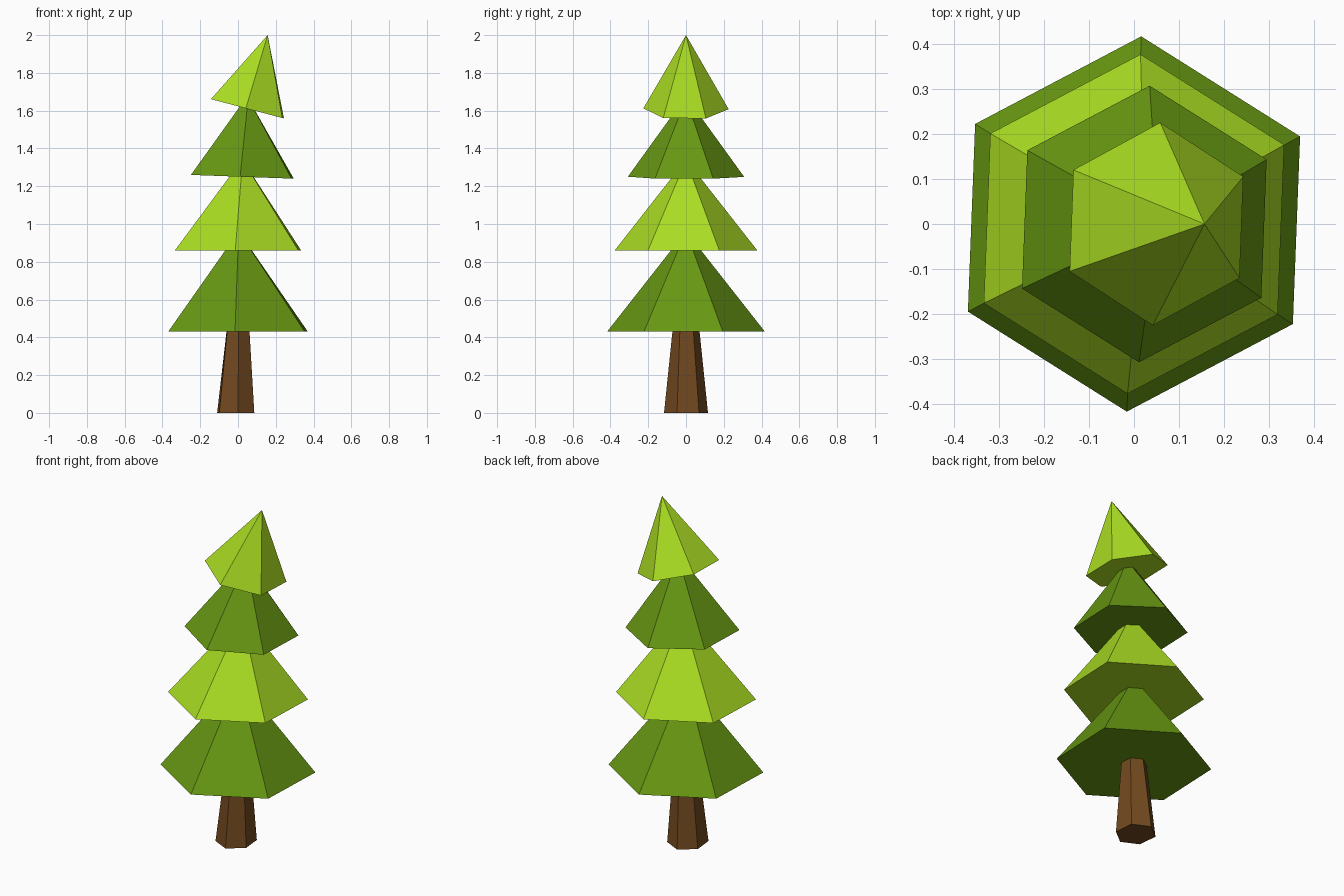
import bpy, bmesh
from math import radians, cos, sin
from mathutils import Matrix, Vector

if "Cube" in bpy.data.objects:
    bpy.data.objects.remove(bpy.data.objects["Cube"])


def material(name, rgb):
    m = bpy.data.materials.new(name)
    m.diffuse_color = (*rgb, 1)
    m.use_nodes = True
    m.node_tree.nodes["Principled BSDF"].inputs["Base Color"].default_value = m.diffuse_color
    return m


BARK = material("bark", (0.17, 0.067, 0.014))
DARK = material("dark_green", (0.135, 0.31, 0.006))
LIGHT = material("light_green", (0.40, 0.72, 0.016))


def ring(x, z, r, tilt=0, turn=-2.2, sx=1):
    """Hexagon centred on (x, 0, z), leaning towards +x by tilt degrees."""
    rot = Matrix.Rotation(radians(tilt), 3, 'Y')
    pts = []
    for i in range(6):
        a = radians(90 + turn + 60 * i)
        pts.append(Vector((x, 0, z)) + rot @ Vector((sx * r * cos(a), r * sin(a), 0)))
    return pts


def loft(name, mat, rings, apex=None, cap=False):
    bm = bmesh.new()
    loops = [[bm.verts.new(p) for p in pts] for pts in rings]
    for a, b in zip(loops, loops[1:]):
        for i in range(6):
            j = (i + 1) % 6
            bm.faces.new((a[i], a[j], b[j], b[i]))
    if cap:
        bm.faces.new(loops[0][::-1])
    if apex:
        tip = bm.verts.new(apex)
        top = loops[-1]
        for i in range(6):
            bm.faces.new((top[i], top[(i + 1) % 6], tip))
    me = bpy.data.meshes.new(name)
    bm.to_mesh(me)
    bm.free()
    me.materials.append(mat)
    ob = bpy.data.objects.new(name, me)
    bpy.context.collection.objects.link(ob)


# Necks where one part meets the next
neck1 = ring(0, 0.43, 0.072, turn=3, sx=0.95)
neck2 = ring(0.003, 0.86, 0.08)
neck3 = ring(0.02, 1.25, 0.072, 2.1)
neck4 = ring(0.05, 1.61, 0.048, 14.8)

# Tapered trunk
loft("trunk", BARK, [ring(-0.012, 0, 0.117, turn=6, sx=0.92), neck1], cap=True)

# Branch tiers: underside, then sloping skirt
loft("branch_tier_1", DARK, [neck1, ring(0, 0.43, 0.418), neck2])
loft("branch_tier_2", LIGHT, [neck2, ring(0, 0.86, 0.378), neck3])
loft("branch_tier_3", DARK, [neck3, ring(0.023, 1.25, 0.308, 2.1), neck4])
loft("branch_tier_4", LIGHT, [neck4, ring(0.05, 1.61, 0.226, 14.8)], apex=(0.157, 0, 2.0))
